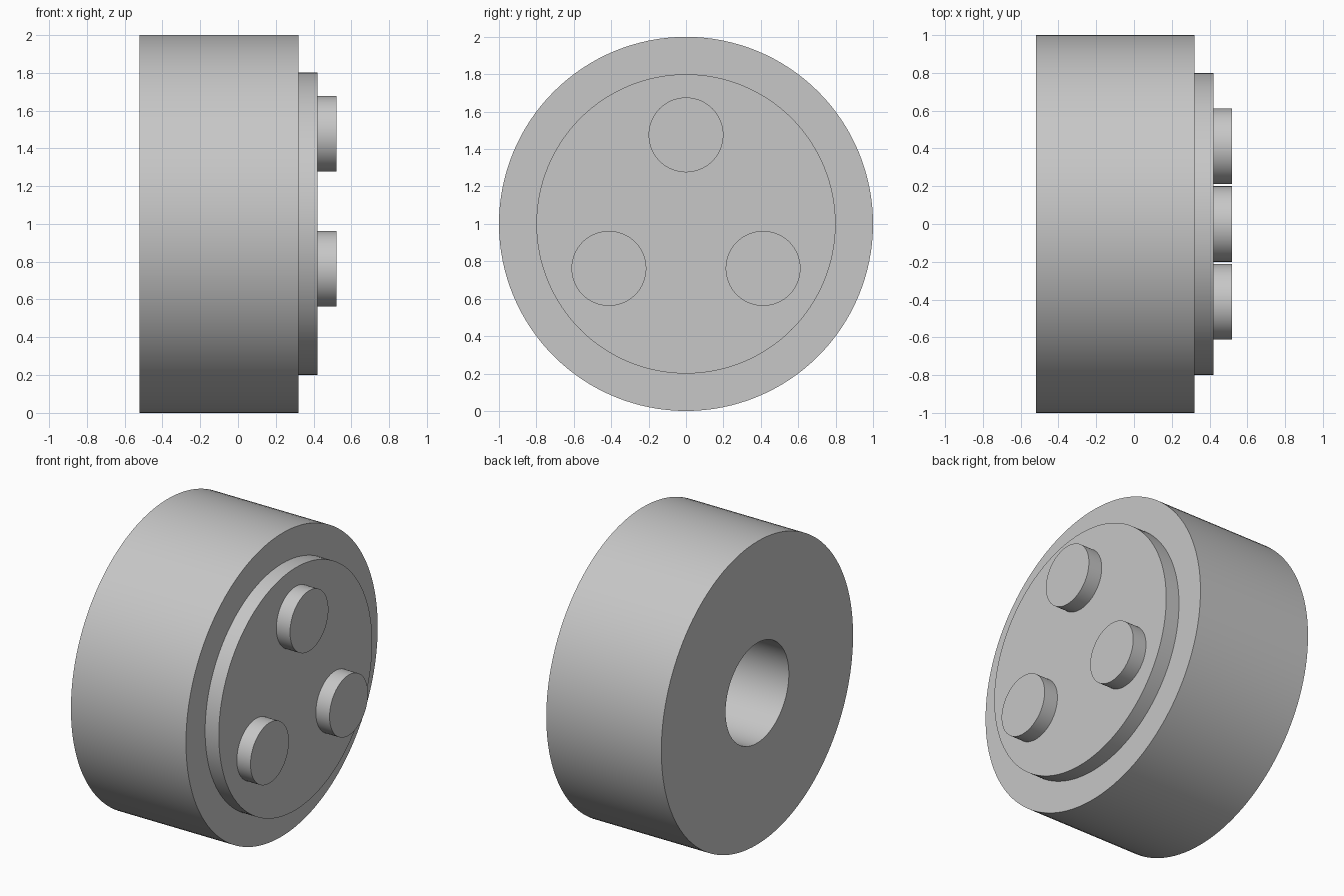
import bpy, bmesh, math
from mathutils import Matrix, Vector

SEGMENTS = 128

cube = bpy.data.objects.get("Cube")
if cube:
    bpy.data.objects.remove(cube, do_unlink=True)

grey = bpy.data.materials.new("plain grey")
grey.use_nodes = True
colour = (0.57, 0.57, 0.57, 1)
grey.diffuse_color = colour
grey.node_tree.nodes["Principled BSDF"].inputs["Base Color"].default_value = colour


def turned_part(name, profile, y=0.0, z=1.0):
    """Turn a profile of (x, radius) points about an axis along x."""
    bm = bmesh.new()
    verts = [bm.verts.new((x, 0, r)) for x, r in profile]
    edges = [bm.edges.new(pair) for pair in zip(verts, verts[1:])]
    bmesh.ops.spin(bm, geom=verts + edges, cent=(0, 0, 0), axis=(1, 0, 0),
                   angle=math.tau, steps=SEGMENTS, use_duplicate=False)
    bmesh.ops.remove_doubles(bm, verts=bm.verts, dist=1e-4)
    bmesh.ops.recalc_face_normals(bm, faces=bm.faces)
    mesh = bpy.data.meshes.new(name)
    bm.to_mesh(mesh)
    bm.free()
    mesh.materials.append(grey)
    obj = bpy.data.objects.new(name, mesh)
    obj.location = (0, y, z)
    bpy.context.collection.objects.link(obj)
    bpy.ops.object.select_all(action='DESELECT')
    obj.select_set(True)
    bpy.context.view_layer.objects.active = obj
    bpy.ops.object.shade_smooth_by_angle(angle=math.radians(30))
    return obj


# Drum with a blind bore in the back and a raised round step on its face
turned_part("stepped_drum", [
    (0.32, 0), (0.32, 0.33), (-0.52, 0.33), (-0.52, 1),
    (0.32, 1), (0.32, 0.8), (0.42, 0.8), (0.42, 0),
])

# Three round studs spaced evenly on the step
for i, name in enumerate(("top_stud", "back_stud", "front_stud")):
    offset = Matrix.Rotation(-i * math.tau / 3, 3, 'X') @ Vector((0, 0, 0.476))
    turned_part(name, [(0.42, 0), (0.42, 0.2), (0.52, 0.2), (0.52, 0)],
                offset.y, 1 + offset.z)
